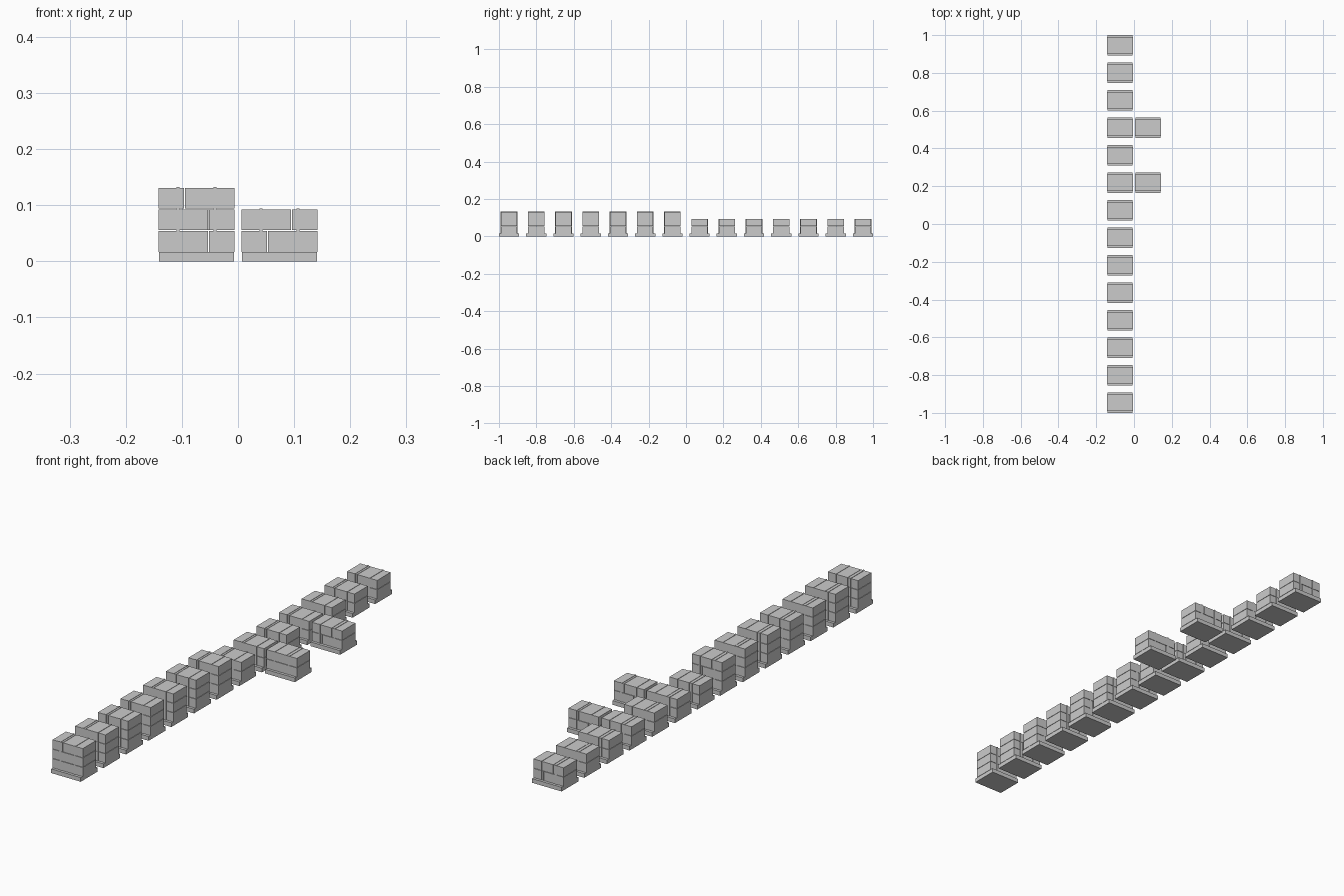
import bpy, bmesh
from mathutils import Matrix, Vector

if "Cube" in bpy.data.objects:
    bpy.data.objects.remove(bpy.data.objects["Cube"])

grey = bpy.data.materials.new("light_grey")
grey.diffuse_color = (0.6, 0.6, 0.6, 1)
grey.use_nodes = True
grey.node_tree.nodes["Principled BSDF"].inputs["Base Color"].default_value = grey.diffuse_color

PALLET = (0.133, 0.108, 0.017)   # width, depth, height of the base slab
LOAD_W, LOAD_D = 0.136, 0.086    # carton stack footprint
LAYER, GAP = 0.0385, 0.0015      # carton layer pitch and joint width
STRAP_X, STRAP_W, STRAP_T = 0.033, 0.006, 0.0015


def add_box(bm, x, y, z):
    """Add a box from (min, max) pairs."""
    lo, hi = Vector((x[0], y[0], z[0])), Vector((x[1], y[1], z[1]))
    m = Matrix.Translation((lo + hi) / 2) @ Matrix.Diagonal((*(hi - lo), 1))
    bmesh.ops.create_cube(bm, size=1, matrix=m)


def finish(bm, name):
    mesh = bpy.data.meshes.new(name)
    bm.to_mesh(mesh)
    bm.free()
    mesh.materials.append(grey)
    return mesh


def pallet_mesh():
    bm = bmesh.new()
    w, d, h = PALLET
    add_box(bm, (-w / 2, w / 2), (-d / 2, d / 2), (0, h))
    return finish(bm, "pallet")


def carton_mesh(layers, flip):
    # Each layer is a long and a short carton; the top layer swaps them
    bm = bmesh.new()
    w, d = LOAD_W / 2, LOAD_D / 2
    for i in range(layers):
        split = (-0.0215 if i == layers - 1 else 0.0215) * flip
        z = PALLET[2] + i * LAYER
        zs = (z, z + LAYER - GAP)
        add_box(bm, (-w, split - GAP / 2), (-d, d), zs)
        add_box(bm, (split + GAP / 2, w), (-d, d), zs)
    return finish(bm, "cartons")


def strap_mesh(layers):
    # Two bands running up the front, over the top and down the back
    bm = bmesh.new()
    top = PALLET[2] + layers * LAYER - GAP
    d, t = LOAD_D / 2, STRAP_T
    for c in (-STRAP_X, STRAP_X):
        xs = (c - STRAP_W / 2, c + STRAP_W / 2)
        add_box(bm, xs, (-d - t, -d), (PALLET[2], top))
        add_box(bm, xs, (d, d + t), (PALLET[2], top))
        add_box(bm, xs, (-d - t, d + t), (top, top + t))
    return finish(bm, "straps")


base = pallet_mesh()
straps = {n: strap_mesh(n) for n in (2, 3)}
cartons = {(n, f): carton_mesh(n, f) for n, f in ((2, 1), (3, 1), (2, -1))}


def place(x, y, layers, flip=1):
    for name, mesh in (("pallet", base), ("cartons", cartons[layers, flip]),
                       ("straps", straps[layers])):
        ob = bpy.data.objects.new(name, mesh)
        ob.location = (x, y, 0)
        bpy.context.collection.objects.link(ob)


# Main row: seven tall loads in front, seven short behind, two extras beside
for i in range(14):
    y = -0.946 + i * 1.892 / 13
    place(-0.074, y, 3 if i < 7 else 2)
    if i in (8, 10):
        place(0.074, y, 2, -1)
